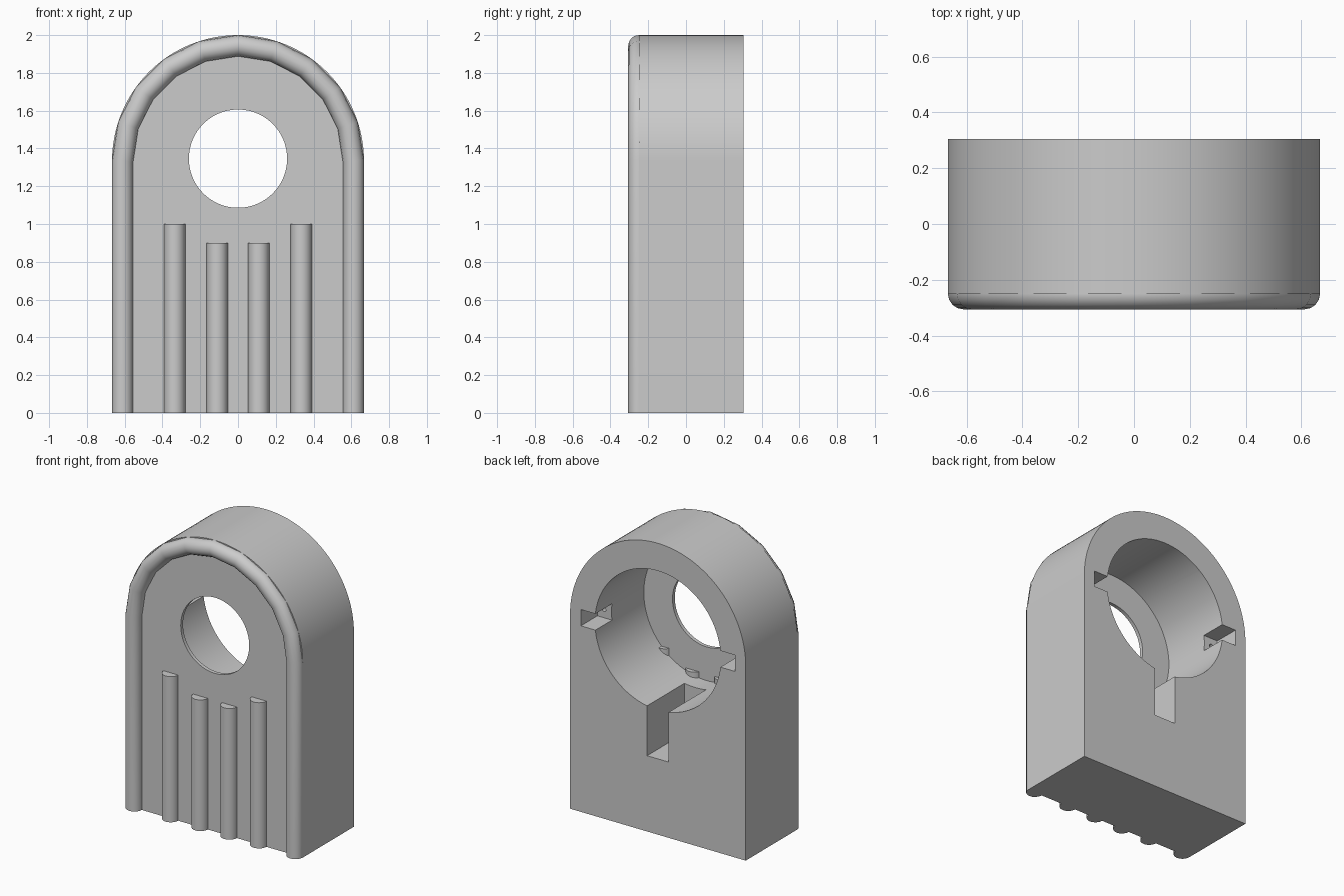
import bpy, bmesh
from math import pi, sin, cos, radians

cube = bpy.data.objects.get("Cube")
if cube:
    bpy.data.objects.remove(cube, do_unlink=True)

BACK, FACE = 0.305, -0.25      # y of the back and front faces
HALF_W, AXIS_Z = 0.667, 1.333  # arch radius and centre height
ROD_R = 0.056

grey = bpy.data.materials.new("plain_grey")
grey.use_nodes = True
grey.diffuse_color = (0.6, 0.6, 0.6, 1)
grey.node_tree.nodes["Principled BSDF"].inputs["Base Color"].default_value = grey.diffuse_color


def select(obj):
    bpy.ops.object.select_all(action="DESELECT")
    obj.select_set(True)
    bpy.context.view_layer.objects.active = obj


def finish(obj, name):
    obj.name = name
    obj.data.materials.clear()
    obj.data.materials.append(grey)
    select(obj)
    bpy.ops.object.shade_smooth_by_angle(angle=radians(35))


def cylinder(r, length, loc, along_y=False, sides=32):
    bpy.ops.mesh.primitive_cylinder_add(vertices=sides, radius=r, depth=length, location=loc,
                                        rotation=(pi / 2 if along_y else 0, 0, 0))
    return bpy.context.object


def box(x0, x1, y0, y1, z0, z1):
    bpy.ops.mesh.primitive_cube_add(size=1, location=((x0 + x1) / 2, (y0 + y1) / 2, (z0 + z1) / 2))
    bpy.context.object.scale = (x1 - x0, y1 - y0, z1 - z0)
    return bpy.context.object


def bore(r, x, z, y0, y1, sides=96):
    return cylinder(r, y1 - y0, (x, (y0 + y1) / 2, z), True, sides)


def arch(radius, steps):
    pts = [(radius * cos(pi * i / steps), AXIS_Z + radius * sin(pi * i / steps))
           for i in range(steps + 1)]
    return [(radius, 0)] + pts + [(-radius, 0)]


# Arched body: profile extruded from the front face to the back
bm = bmesh.new()
profile = bm.faces.new([bm.verts.new((x, FACE, z)) for x, z in arch(HALF_W, 64)])
extruded = bmesh.ops.extrude_face_region(bm, geom=[profile])["geom"]
bmesh.ops.translate(bm, vec=(0, BACK - FACE, 0),
                    verts=[v for v in extruded if isinstance(v, bmesh.types.BMVert)])
bmesh.ops.recalc_face_normals(bm, faces=bm.faces)
mesh = bpy.data.meshes.new("arched_body")
bm.to_mesh(mesh)
bm.free()
body = bpy.data.objects.new("arched_body", mesh)
bpy.context.collection.objects.link(body)

# Cutters: wide rear bore, front opening, lower slot, side notches with pin holes
cutters = [
    bore(0.478, 0, AXIS_Z, FACE + 0.025, BACK + 0.1),
    bore(0.26, 0, 1.346, FACE - 0.1, 0),
    box(-0.082, 0.082, -0.1, BACK + 0.1, 0.52, AXIS_Z),
]
for side in (-1, 1):
    cutters.append(box(min(side * 0.3, side * 0.585), max(side * 0.3, side * 0.585),
                       0.125, BACK + 0.1, AXIS_Z - 0.056, AXIS_Z + 0.056))
    cutters.append(bore(0.014, side * 0.535, AXIS_Z, 0.05, 0.2, 16))
for cutter in cutters:
    cutter.hide_render = True
    cut = body.modifiers.new("cut", "BOOLEAN")
    cut.operation, cut.solver, cut.object = "DIFFERENCE", "EXACT", cutter
    select(body)
    bpy.ops.object.modifier_apply(modifier=cut.name)
    bpy.data.objects.remove(cutter, do_unlink=True)
finish(body, "arched_body")

# Round rim that follows the front edge
path = arch(HALF_W - ROD_R, 10)
curve = bpy.data.curves.new("front_rim", "CURVE")
curve.dimensions = "3D"
curve.bevel_depth, curve.bevel_resolution, curve.use_fill_caps = ROD_R, 6, True
spline = curve.splines.new("POLY")
spline.points.add(len(path) - 1)
for point, (x, z) in zip(spline.points, path):
    point.co = (x, FACE, z, 1)
rim = bpy.data.objects.new("front_rim", curve)
bpy.context.collection.objects.link(rim)
select(rim)
bpy.ops.object.convert(target="MESH")
finish(bpy.context.object, "front_rim")

# Vertical half-round ribs on the front face
for label, x, height in (("outer", 0.335, 1.0), ("inner", 0.11, 0.9)):
    for side, sign in (("left", 1), ("right", -1)):
        rib = cylinder(ROD_R, height, (sign * x, FACE, height / 2))
        finish(rib, f"{label}_rib_{side}")
